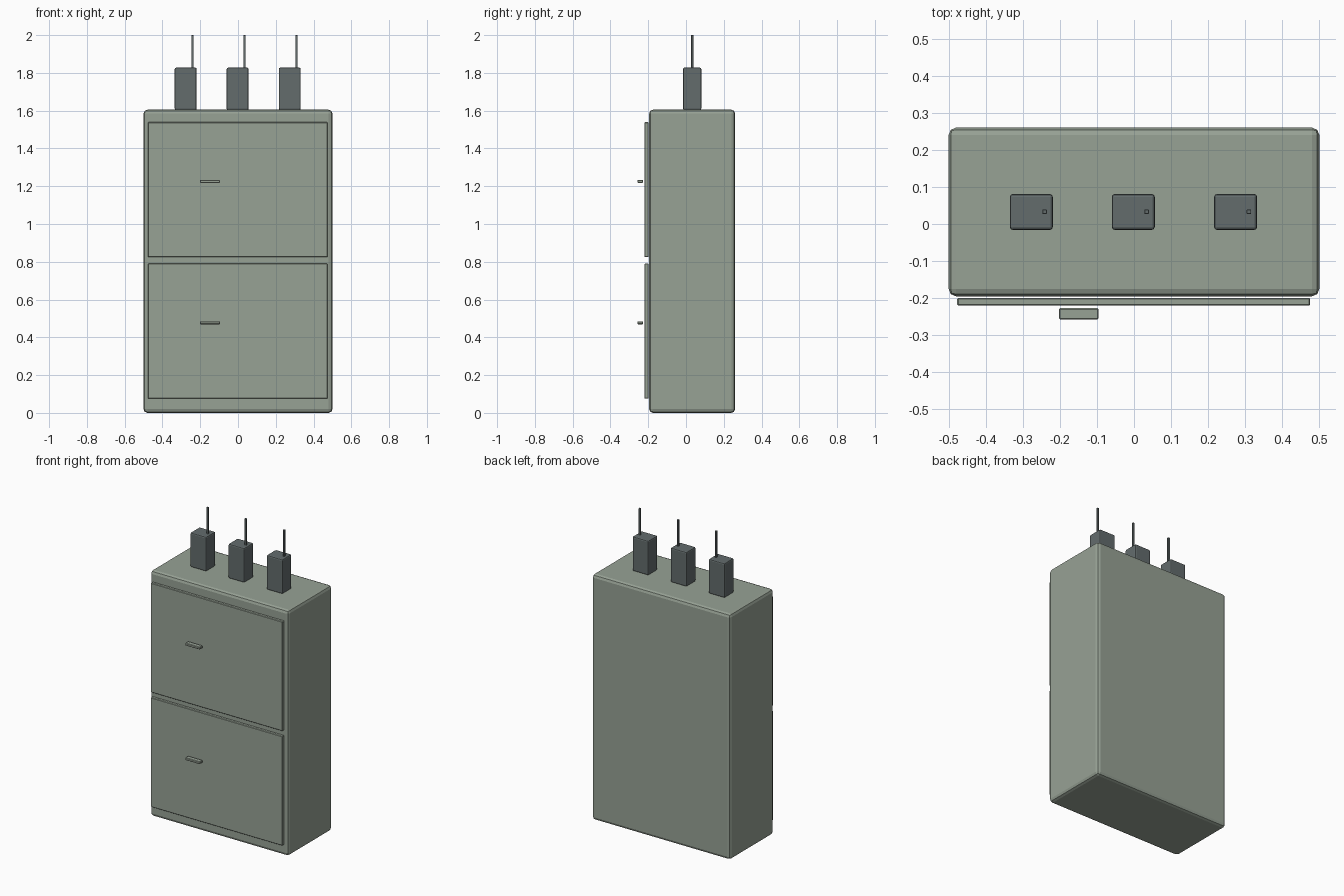
import bpy

cube = bpy.data.objects.get("Cube")
if cube:
    bpy.data.objects.remove(cube, do_unlink=True)


def material(name, color):
    mat = bpy.data.materials.new(name)
    mat.use_nodes = True
    mat.diffuse_color = color
    mat.node_tree.nodes["Principled BSDF"].inputs["Base Color"].default_value = color
    return mat


def box(name, x, y, z, mat, bevel=0.0, segments=2):
    """Box spanning the (min, max) ranges on each axis, with rounded edges."""
    spans = (x, y, z)
    bpy.ops.mesh.primitive_cube_add(size=1, location=[(a + b) / 2 for a, b in spans])
    obj = bpy.context.object
    obj.name = name
    obj.scale = [b - a for a, b in spans]
    bpy.ops.object.transform_apply(location=False, rotation=False, scale=True)
    obj.data.materials.append(mat)
    if bevel:
        mod = obj.modifiers.new("Rounded edges", 'BEVEL')
        mod.width = bevel
        mod.segments = segments
    return obj


grey_green = material("grey green paint", (0.31, 0.36, 0.30, 1))
slate = material("slate grey", (0.125, 0.15, 0.152, 1))

# Cabinet body
box("cabinet_body", (-0.5, 0.5), (-0.195, 0.26), (0, 1.605), grey_green, 0.02)

# Two door panels, each with a small pull handle standing proud of it
for level, bottom in (("lower", 0.075), ("upper", 0.824)):
    box(level + "_door", (-0.477, 0.475), (-0.22, -0.199), (bottom, bottom + 0.715),
        grey_green, 0.003, 1)
    grip = bottom + 0.394
    box(level + "_handle", (-0.202, -0.096), (-0.258, -0.227), (grip, grip + 0.016),
        grey_green, 0.003, 1)

# Row of terminal blocks on top, each with a thin rod off to one side
for side, x in (("right", -0.277), ("middle", -0.002), ("left", 0.274)):
    box(side + "_terminal", (x - 0.058, x + 0.058), (-0.016, 0.081), (1.603, 1.828),
        slate, 0.008)
    rod = x + 0.036
    box(side + "_rod", (rod - 0.006, rod + 0.006), (0.027, 0.039), (1.82, 2.0),
        slate, 0.001, 1)
